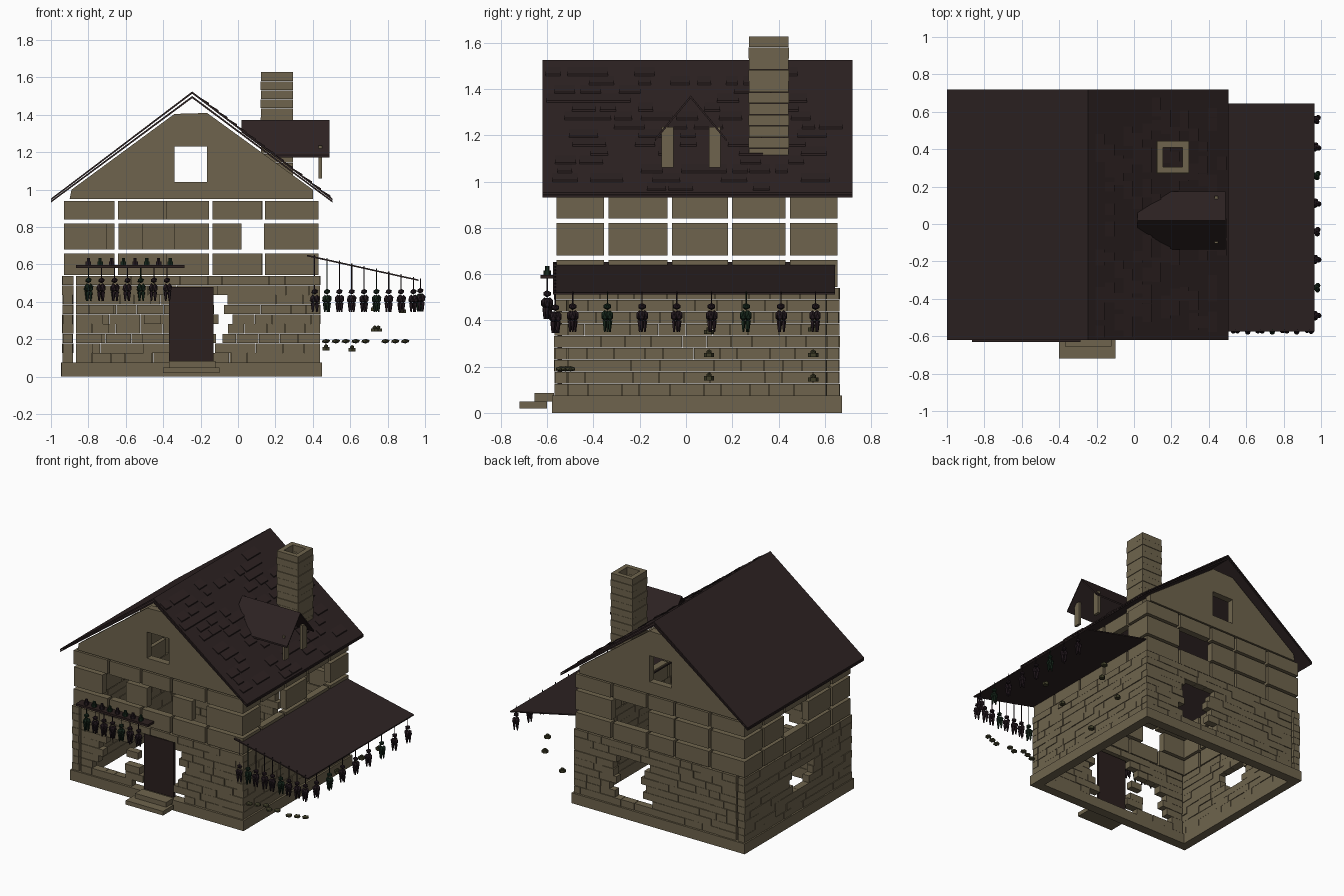
import bpy, bmesh, math, random
from mathutils import Matrix, Vector

if "Cube" in bpy.data.objects:
    bpy.data.objects.remove(bpy.data.objects["Cube"])
random.seed(4)


def mat(name, c):
    m = bpy.data.materials.new(name)
    m.diffuse_color = (*c, 1)
    m.use_nodes = True
    m.node_tree.nodes["Principled BSDF"].inputs["Base Color"].default_value = m.diffuse_color
    return m


STONE = mat("tan stone", (0.158, 0.127, 0.074))
ROOF = mat("dark roof brown", (0.026, 0.016, 0.016))
WOOD = mat("dark wood", (0.024, 0.014, 0.013))
PURPLE = mat("dried purple", (0.018, 0.010, 0.014))
GREEN = mat("herb green", (0.008, 0.020, 0.011))
OLIVE = mat("olive produce", (0.050, 0.048, 0.022))


def finish(name, bm, m):
    bmesh.ops.recalc_face_normals(bm, faces=bm.faces)
    me = bpy.data.meshes.new(name)
    bm.to_mesh(me)
    bm.free()
    me.materials.append(m)
    ob = bpy.data.objects.new(name, me)
    bpy.context.collection.objects.link(ob)


def box(bm, x0, x1, y0, y1, z0, z1):
    bmesh.ops.create_cube(bm, size=1, matrix=Matrix.Translation(((x0 + x1) / 2, (y0 + y1) / 2, (z0 + z1) / 2))
                          @ Matrix.Diagonal((x1 - x0, y1 - y0, z1 - z0, 1)))


def prism(bm, pts, a, b, axis='y'):
    """Extrude an outline (u, z) from a to b along y."""
    va = [bm.verts.new((u, a, z)) for u, z in pts]
    vb = [bm.verts.new((u, b, z)) for u, z in pts]
    n = len(pts)
    bm.faces.new(va)
    bm.faces.new(vb[::-1])
    for i in range(n):
        bm.faces.new((va[i], va[(i + 1) % n], vb[(i + 1) % n], vb[i]))


def blob(bm, p, r, sz=1.0):
    bmesh.ops.create_icosphere(bm, subdivisions=1, radius=r,
                               matrix=Matrix.Translation(p) @ Matrix.Diagonal((1, 1, sz, 1)))


def cone(bm, p, r1, r2, h, seg=5):
    bmesh.ops.create_cone(bm, cap_ends=True, segments=seg, radius1=r1, radius2=r2, depth=h,
                          matrix=Matrix.Translation(p))


X0, X1, Y0, Y1, T = -0.94, 0.44, -0.57, 0.665, 0.06

# foundation ring
bm = bmesh.new()
box(bm, -0.945, 0.45, -0.58, Y0 + T, 0, 0.075)
box(bm, -0.945, 0.45, Y1 - T, 0.675, 0, 0.075)
box(bm, -0.945, X0 + T, Y0 + T, Y1 - T, 0, 0.075)
box(bm, X1 - T, 0.45, Y0 + T, Y1 - T, 0, 0.075)
finish("foundation", bm, STONE)


# ground floor walls of random stones, with ragged openings left out
def stone_wall(name, along, a0, a1, d0, d1, holes):
    bm = bmesh.new()
    rows = 9
    h = (0.54 - 0.075) / rows
    for r in range(rows):
        z0 = 0.075 + r * h
        a = a0
        while a < a1 - 0.001:
            b = a + random.uniform(0.07, 0.15)
            if b > a1 - 0.05:
                b = a1
            c, zc = (a + b) / 2, z0 + h / 2
            if not any(p < c < q and s < zc < t for p, q, s, t in holes):
                o = random.uniform(0, 0.006)
                e = (a + 0.001, b - 0.001)
                d = (d0 + o, d1 - o)
                xy = (*e, *d) if along == 'x' else (*d, *e)
                box(bm, *xy, z0 + 0.001, z0 + h - 0.001)
            a = b
    finish(name, bm, STONE)


stone_wall("front_stone_wall", 'x', X0 + 0.072, X1, Y0, Y0 + T,
           [(-0.42, -0.07, 0, 0.49), (-0.72, -0.48, 0.12, 0.39)])
stone_wall("back_stone_wall", 'x', X0 + 0.072, X1, Y1 - T, Y1, [(-0.13, 0.13, 0.12, 0.43)])
stone_wall("left_stone_wall", 'y', Y0, Y1, X0, X0 + T, [(-0.15, 0.08, 0.22, 0.41)])
stone_wall("right_stone_wall", 'y', Y0 + T, Y1 - T, X1 - T, X1, [])

# door and steps
bm = bmesh.new()
box(bm, -0.37, -0.13, -0.555, -0.535, 0.08, 0.48)
finish("door", bm, WOOD)
bm = bmesh.new()
box(bm, -0.40, -0.10, -0.72, -0.60, 0.02, 0.05)
box(bm, -0.37, -0.12, -0.655, -0.57, 0.05, 0.085)
finish("door_steps", bm, STONE)

# upper floor plaster panels, in three rows with gaps between
ROWS = [(0.545, 0.66), (0.68, 0.82), (0.84, 0.94)]


def panels(name, along, cuts, middle, d0, d1):
    bm = bmesh.new()
    g = 0.009
    spans = [(a + g, b - g) for a, b in zip(cuts, cuts[1:])]
    for i, (z0, z1) in enumerate(ROWS):
        for a, b in (middle if i == 1 and middle else spans):
            box(bm, *((a, b, d0, d1) if along == 'x' else (d0, d1, a, b)), z0, z1)
    finish(name, bm, STONE)


panels("front_panels", 'x', [-0.94, -0.65, -0.39, -0.145, 0.135, 0.44],
       [(-0.93, -0.70), (-0.51, -0.34), (-0.135, 0.02), (0.14, 0.43)], -0.56, -0.51)
panels("back_panels", 'x', [-0.94, -0.65, -0.365, -0.145, 0.14, 0.44],
       [(-0.93, -0.66), (-0.64, -0.37), (-0.36, -0.155), (0.14, 0.43)], 0.605, 0.655)
YC = [-0.56, -0.345, -0.07, 0.19, 0.44, 0.655]
sp = [(a + 0.009, b - 0.009) for a, b in zip(YC, YC[1:])]
panels("right_panels", 'y', YC, [sp[0], sp[2], sp[4]], 0.38, 0.43)
panels("left_panels", 'y', YC, [sp[0], sp[1], sp[3], sp[4]], -0.93, -0.88)

# gables with attic windows
for name, a, b in (("front_gable", -0.56, -0.51), ("back_gable", 0.605, 0.655)):
    bm = bmesh.new()
    prism(bm, [(-0.90, 0.95), (-0.34, 0.95), (-0.34, 1.405), (-0.89, 1.0)], a, b)
    prism(bm, [(-0.165, 0.95), (0.40, 0.95), (0.40, 1.0), (-0.165, 1.41)], a, b)
    prism(bm, [(-0.34, 0.95), (-0.165, 0.95), (-0.165, 1.04), (-0.34, 1.04)], a, b)
    prism(bm, [(-0.34, 1.23), (-0.165, 1.23), (-0.165, 1.41), (-0.34, 1.405)], a, b)
    finish(name, bm, STONE)

# main roof: two thin layers on each slope
RX, RZ = -0.245, 1.525
for side, ex in (("left", -1.0), ("right", 0.505)):
    bm = bmesh.new()
    for drop in (0.0, 0.024):
        prism(bm, [(RX, RZ - drop), (ex, 0.953 - drop * 0.5), (ex, 0.943 - drop * 0.5), (RX, RZ - 0.012 - drop)],
              -0.62, 0.72)
    finish(side + "_roof", bm, ROOF)

# raised shingles on the right slope
bm = bmesh.new()
slope = (RZ - 0.953) / (0.505 - RX)
zr = lambda x: RZ - slope * (x - RX)
for i in range(110):
    x = RX + 0.04 + 0.05 * random.randint(0, 13)
    y = random.uniform(-0.61, 0.60)
    w = random.uniform(0.05, 0.11)
    x2 = x + 0.05
    prism(bm, [(x, zr(x)), (x2, zr(x2) + 0.008), (x2, zr(x2) - 0.002), (x, zr(x) - 0.002)], y, min(y + w, 0.71))
finish("roof_shingles", bm, ROOF)

# hollow chimney built in courses
bm = bmesh.new()
n = 14
for i in range(n):
    z0 = 0.95 + i * 0.68 / n
    z1 = z0 + 0.68 / n - 0.002
    o = 0.002 * (i % 2)
    x0, x1, y0, y1, t = 0.12 + o, 0.295 - o, 0.27 + o, 0.445 - o, 0.034
    box(bm, x0, x1, y0, y0 + t, z0, z1)
    box(bm, x0, x1, y1 - t, y1, z0, z1)
    box(bm, x0, x0 + t, y0 + t, y1 - t, z0, z1)
    box(bm, x1 - t, x1, y0 + t, y1 - t, z0, z1)
finish("chimney", bm, STONE)

# dormer: two roof slopes running back into the main roof, and two posts
bm = bmesh.new()
for s in (-1, 1):
    ring = [(0.02, 0.02, 1.372), (0.49, 0.02, 1.372), (0.49, 0.02 + s * 0.155, 1.185),
            (0.20, 0.02 + s * 0.155, 1.185), (0.02, 0.02 + s * 0.045, 1.318)]
    top = [bm.verts.new(p) for p in ring]
    low = [bm.verts.new((x, y, z - 0.012)) for x, y, z in ring]
    bm.faces.new(top)
    bm.faces.new(low[::-1])
    for i in range(5):
        j = (i + 1) % 5
        bm.faces.new((top[i], top[j], low[j], low[i]))
finish("dormer_roof", bm, ROOF)
bm = bmesh.new()
box(bm, 0.43, 0.45, -0.105, -0.055, 1.06, 1.235)
box(bm, 0.43, 0.45, 0.10, 0.15, 1.06, 1.235)
finish("dormer_posts", bm, STONE)

# awning and front shelf
bm = bmesh.new()
prism(bm, [(0.37, 0.652), (0.965, 0.52), (0.965, 0.512), (0.37, 0.643)], -0.575, 0.645)
finish("awning", bm, ROOF)
bm = bmesh.new()
box(bm, -0.865, -0.285, -0.63, -0.56, 0.58, 0.596)
finish("shelf", bm, WOOD)

# hanging bundles: a string, lumpy pods and leaf tips
spots = [(0.975, -0.49 + 0.15 * i, 0.515, 0.475) for i in range(8)]
spots += [(0.41 + 0.066 * i, -0.565, 0.64 - 0.22 * 0.066 * i, 0.47) for i in range(9)]
spots += [(-0.80 + 0.07 * i, -0.60, 0.582, 0.53) for i in range(7)]
bms = {PURPLE: bmesh.new(), GREEN: bmesh.new()}
for i, (x, y, zs, zt) in enumerate(spots):
    bm = bms[GREEN if i % 4 == 1 else PURPLE]
    cone(bm, (x, y, (zs + zt) / 2), 0.003, 0.003, zs - zt + 0.02)
    blob(bm, (x, y, zt - 0.015), 0.019, 0.8)
    for k in range(3):
        a = k * 2.1 + i
        dx, dy = math.cos(a) * 0.013, math.sin(a) * 0.013
        blob(bm, (x + dx, y + dy, zt - 0.055), 0.016, 1.5)
        cone(bm, (x + dx, y + dy, zt - 0.10), 0.004, 0.011, 0.05)

# jars on the shelf
for i in range(8):
    x = -0.80 + 0.0625 * i
    bm = bms[GREEN if i % 2 else PURPLE]
    cone(bm, (x, -0.60, 0.606), 0.017, 0.017, 0.02, 6)
    cone(bm, (x, -0.60, 0.625), 0.010, 0.010, 0.02, 6)
finish("purple_bundles", bms[PURPLE], PURPLE)
finish("green_bundles", bms[GREEN], GREEN)

# loose produce under the awning
bm = bmesh.new()
for i in range(9):
    x = 0.47 + 0.053 * i
    if i != 5:
        blob(bm, (x, -0.52 + 0.02 * (i % 3 - 1), 0.19), 0.025, 0.5)
for x, y, z in ((0.47, 0.10, 0.15), (0.61, 0.55, 0.145), (0.73, 0.10, 0.25), (0.73, 0.55, 0.36),
                (0.88, 0.10, 0.35), (0.75, 0.55, 0.25)):
    cone(bm, (x, y, z), 0.022, 0.022, 0.018, 6)
    blob(bm, (x, y, z + 0.012), 0.013)
finish("produce", bm, OLIVE)
